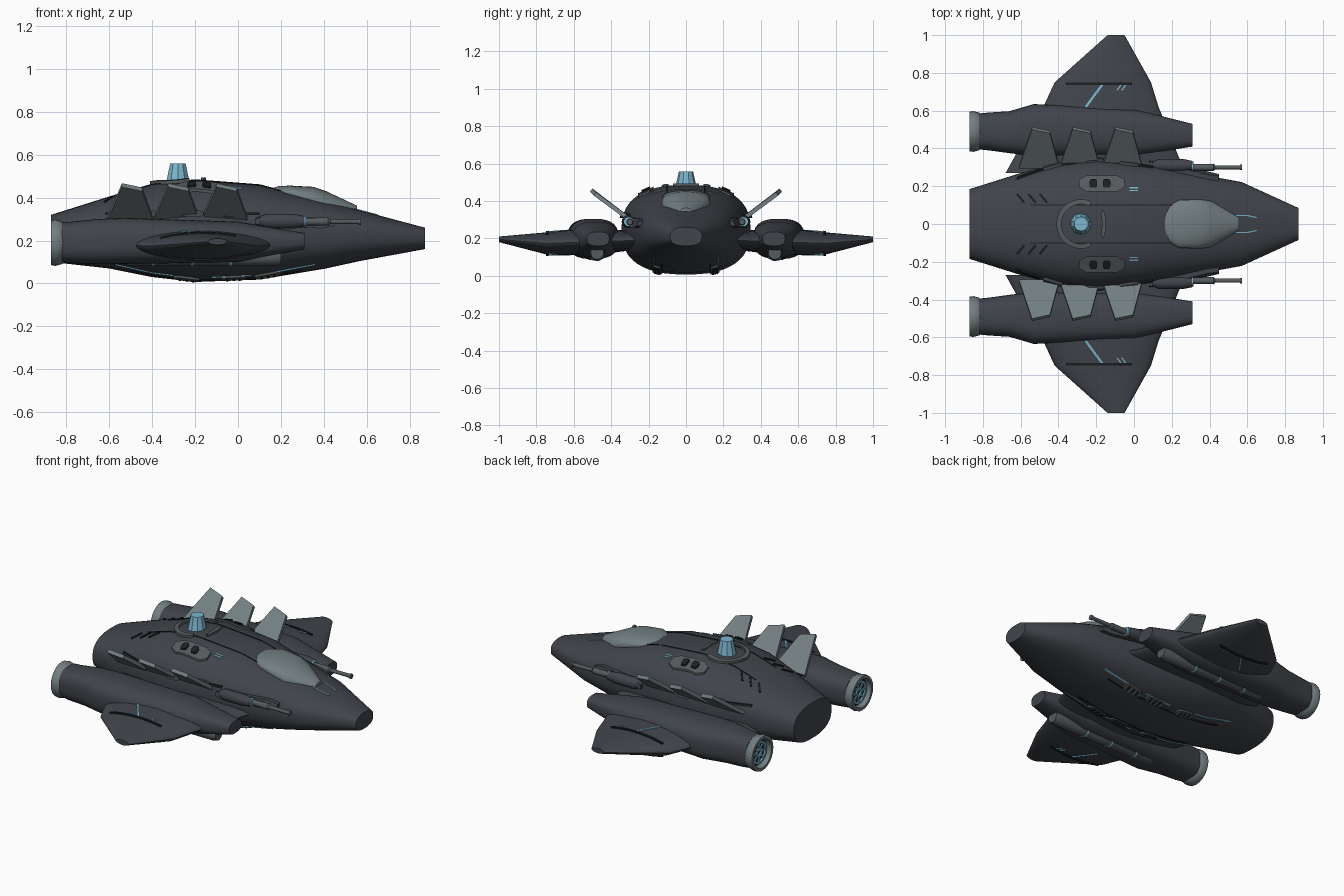
import bpy, bmesh, math
from mathutils import Vector

cube = bpy.data.objects.get("Cube")
if cube:
    bpy.data.objects.remove(cube)


def material(name, rgb):
    m = bpy.data.materials.new(name)
    m.use_nodes = True
    m.diffuse_color = (*rgb, 1)
    bsdf = m.node_tree.nodes["Principled BSDF"]
    bsdf.inputs["Base Color"].default_value = (*rgb, 1)
    bsdf.inputs["Roughness"].default_value = 0.6
    return m


HULL = material("dark hull", (0.052, 0.058, 0.07))
GREY = material("light grey", (0.17, 0.21, 0.22))
MID = material("mid grey", (0.09, 0.105, 0.11))
BLACK = material("black", (0.012, 0.013, 0.015))
BLUE = material("pale blue", (0.2, 0.47, 0.62))


def finish(name, bm, mat, mirror=False, angle=30):
    """Turn a bmesh into a shaded object, optionally mirrored left to right."""
    bmesh.ops.recalc_face_normals(bm, faces=bm.faces)
    me = bpy.data.meshes.new(name)
    bm.to_mesh(me)
    bm.free()
    me.materials.append(mat)
    me.shade_smooth()
    me.set_sharp_from_angle(angle=math.radians(angle))
    ob = bpy.data.objects.new(name, me)
    bpy.context.collection.objects.link(ob)
    if mirror:
        mod = ob.modifiers.new("Mirror", 'MIRROR')
        mod.use_axis = (False, True, False)
        mod.use_mirror_merge = False
    return ob


def loft(name, rings, mat, mirror=False, angle=30, cap=True):
    bm = bmesh.new()
    loops = [[bm.verts.new(p) for p in ring] for ring in rings]
    for a, b in zip(loops, loops[1:]):
        for i in range(len(a)):
            j = (i + 1) % len(a)
            bm.faces.new((a[i], a[j], b[j], b[i]))
    if cap:
        bm.faces.new(loops[0])
        bm.faces.new(loops[-1])
    return finish(name, bm, mat, mirror, angle)


class Body:
    """Lofted form; each row is position, low side, high side, bottom, top."""

    def __init__(self, rows, power, along='x'):
        self.rows, self.power, self.along = rows, power, along

    def point(self, pos, across, z):
        return Vector((pos, across, z) if self.along == 'x' else (across, pos, z))

    def build(self, name, mat, mirror=False, segments=40):
        rings = []
        for pos, lo, hi, bottom, top in self.rows:
            ring = []
            for k in range(segments):
                t = math.tau * k / segments
                c, s = math.cos(t), math.sin(t)
                u = math.copysign(abs(c) ** (2 / self.power), c)
                v = math.copysign(abs(s) ** (2 / self.power), s)
                ring.append(self.point(pos, (lo + hi + u * (hi - lo)) / 2,
                                       (bottom + top + v * (top - bottom)) / 2))
            rings.append(ring)
        return loft(name, rings, mat, mirror)

    def surface(self, pos, c, face, lift):
        for a, b in zip(self.rows, self.rows[1:]):
            if pos <= b[0]:
                break
        f = (pos - a[0]) / (b[0] - a[0])
        _, lo, hi, bottom, top = [p + (q - p) * f for p, q in zip(a, b)]
        mid, half, cz, rise = (lo + hi) / 2, (hi - lo) / 2, (bottom + top) / 2, (top - bottom) / 2
        u = abs((c - cz) / rise if face == 'out' else (c - mid) / half)
        h = max(0, 1 - u ** self.power) ** (1 / self.power)
        if face == 'out':
            return self.point(pos, mid + half * h + lift, c)
        side = 1 if face == 'up' else -1
        return self.point(pos, c, cz + side * (rise * h + lift))


def strip(name, body, path, width, mat, face='up', lift=0.006, steps=6, taper=False, mirror=True):
    """Thin raised band that follows a path over a body."""
    pts = [Vector(a).lerp(Vector(b), k / steps)
           for a, b in zip(path, path[1:]) for k in range(steps)] + [Vector(path[-1])]
    rings = []
    for i, p in enumerate(pts):
        t = (pts[min(i + 1, len(pts) - 1)] - pts[max(i - 1, 0)]).normalized()
        w = width * (0.5 if taper and i in (0, len(pts) - 1) else 1) / 2
        n = Vector((-t.y, t.x)) * w
        rings.append([body.surface(q.x, q.y, face, d)
                      for q, d in ((p + n, lift), (p - n, lift), (p - n, -0.01), (p + n, -0.01))])
    loft(name, rings, mat, mirror)


def lathe(name, y, z, profile, mat, mirror=True, segments=24, cap=True):
    rings = [[(x, y + r * math.cos(math.tau * k / segments), z + r * math.sin(math.tau * k / segments))
              for k in range(segments)] for x, r in profile]
    return loft(name, rings, mat, mirror, cap=cap)


# Main bodies
hull = Body([(x, -w, w, lo, hi) for x, w, lo, hi in (
    (-0.87, 0.185, 0.1, 0.32), (-0.6, 0.27, 0.07, 0.405), (-0.4, 0.32, 0.03, 0.465),
    (-0.2, 0.345, 0.007, 0.485), (0.1, 0.31, 0.018, 0.462), (0.4, 0.253, 0.068, 0.385),
    (0.57, 0.222, 0.105, 0.34), (0.87, 0.085, 0.16, 0.26))], 2.5)
hull.build("hull", HULL, segments=48)
nacelle = Body([(-0.82, 0.395, 0.585, 0.1, 0.285), (-0.77, 0.39, 0.59, 0.095, 0.288),
                (-0.66, 0.375, 0.597, 0.09, 0.3), (-0.53, 0.36, 0.635, 0.09, 0.305),
                (0, 0.36, 0.608, 0.1, 0.288), (0.31, 0.41, 0.53, 0.16, 0.235)], 2.7)
nacelle.build("nacelle", HULL, True)
wing = Body([(0.27, -0.68, 0.27, 0.14, 0.24), (0.45, -0.58, 0.2, 0.115, 0.25),
             (0.62, -0.48, 0.13, 0.11, 0.245), (0.75, -0.42, 0.09, 0.115, 0.232),
             (1.0, -0.14, -0.05, 0.18, 0.21)], 1.8, 'y')
wing.build("wing", HULL, True)
canopy = Body([(0.165, -0.07, 0.07, 0.4, 0.446), (0.19, -0.1, 0.1, 0.39, 0.453),
               (0.24, -0.127, 0.127, 0.385, 0.456), (0.35, -0.13, 0.13, 0.335, 0.45),
               (0.41, -0.122, 0.122, 0.305, 0.43), (0.555, -0.035, 0.035, 0.31, 0.362)], 2.2)
canopy.build("canopy", GREY)

# Engine nozzles with turbine faces
lathe("nozzle", 0.49, 0.19, [(-0.8, 0.08), (-0.82, 0.1), (-0.85, 0.108), (-0.87, 0.105),
                             (-0.87, 0.087), (-0.835, 0.08)], GREY)
lathe("nozzle_disc", 0.49, 0.19, [(-0.838, 0.079), (-0.84, 0.079)], BLACK)
for r in (0.07, 0.028):
    lathe("turbine_ring", 0.49, 0.19, [(-0.83, r), (-0.85, r), (-0.85, r - 0.014), (-0.83, r - 0.014)],
          BLUE, cap=False)
for k in range(8):
    t = math.tau * k / 8
    d, n = Vector((0, math.cos(t), math.sin(t))), Vector((0, -math.sin(t), math.cos(t))) * 0.006
    c = Vector((0, 0.49, 0.19))
    loft("turbine_blade", [[c + d * r + n * s + Vector((x, 0, 0)) for s, x in
         ((-1, -0.835), (1, -0.835), (1, -0.846), (-1, -0.846))] for r in (0.02, 0.062)], BLUE, True)

# Slung tubes with bands
lathe("under_tube", 0.475, 0.122, [(-0.57, 0.022), (-0.5, 0.04), (0.17, 0.04), (0.2, 0.034)], MID)
for x in (-0.4, -0.22, -0.04):
    lathe("tube_band", 0.475, 0.122, [(x, 0.043), (x + 0.012, 0.043)], BLUE)

# Side guns
lathe("gun_body", 0.31, 0.29, [(0.08, 0.012), (0.13, 0.034), (0.26, 0.034), (0.31, 0.024)], HULL)
lathe("gun_collar", 0.3, 0.288, [(0.3, 0.017), (0.42, 0.019), (0.43, 0.012)], MID)
lathe("gun_barrel", 0.3, 0.288, [(0.42, 0.011), (0.56, 0.011), (0.56, 0.015), (0.572, 0.015)], MID)
lathe("gun_ring", 0.305, 0.289, [(0.308, 0.026), (0.316, 0.026)], BLUE)
strip("gun_mount", hull, [(0.08, 0.29), (0.45, 0.28)], 0.05, HULL, 'out', 0.025, taper=True)

# Canted fins
for x in (-0.61, -0.395, -0.17):
    outline = [(x, 0.3, 0.3), (x + 0.215, 0.3, 0.3), (x + 0.165, 0.487, 0.438), (x + 0.07, 0.507, 0.458)]
    off = Vector((0, -0.6, 0.8)) * 0.011
    loft("fin", [[Vector(p) + off * s for p in outline] for s in (-1, 1)], GREY, True)

# Top turret with its guard ring and shield
bm = bmesh.new()
bmesh.ops.create_cone(bm, cap_ends=True, segments=10, radius1=0.06, radius2=0.038, depth=0.1)
bmesh.ops.translate(bm, verts=bm.verts, vec=(-0.28, 0, 0.508))
finish("turret", bm, BLUE, angle=10)
arc = [(-0.28 + 0.118 * math.cos(math.radians(a)), 0.118 * math.sin(math.radians(a)))
       for a in range(65, 296, 10)]
strip("turret_guard", hull, arc, 0.026, MID, lift=0.014, steps=1, mirror=False)
strip("turret_shield", hull, [(-0.165, -0.07), (-0.158, 0), (-0.165, 0.07)], 0.02, MID,
      lift=0.012, steps=3, taper=True, mirror=False)

# Hull top details
strip("hatch", hull, [(-0.29, 0.215), (-0.05, 0.215)], 0.085, MID, lift=0.012, taper=True)
for x in (-0.215, -0.145):
    strip("hatch_slot", hull, [(x - 0.02, 0.215), (x + 0.02, 0.215)], 0.045, BLACK, lift=0.017, taper=True)
for x in (-0.62, -0.56, -0.5):
    strip("vent_slit", hull, [(x, 0.16), (x + 0.04, 0.112)], 0.012, BLACK)
strip("panel_line", hull, [(-0.55, 0.1), (0.2, 0.1)], 0.006, BLACK, lift=0.003, steps=20)
strip("nose_light", hull, [(0.54, 0.045), (0.6, 0.045), (0.65, 0.034)], 0.006, BLUE, lift=0.004)
for y in (0.178, 0.192):
    strip("deck_mark", hull, [(-0.025, y), (0.02, y)], 0.006, BLUE, lift=0.004)

# Hull side rails
strip("side_rail", hull, [(-0.62, 0.325), (0.1, 0.325)], 0.012, BLACK, 'out', 0.008, steps=20)
for x in (-0.48, -0.26, -0.08):
    strip("side_box", hull, [(x, 0.325), (x + 0.1, 0.325)], 0.03, HULL, 'out', 0.016, taper=True)

# Belly details
strip("belly_rail", hull, [(-0.5, 0.13), (0.3, 0.13)], 0.008, BLACK, 'down', 0.004, steps=20)
for x0, x1 in ((-0.57, -0.3), (-0.12, 0.06), (0.12, 0.36)):
    strip("belly_light", hull, [(x0, 0.175), (x1, 0.175)], 0.008, BLUE, 'down', 0.005)
for x in (-0.3, -0.08, 0.08):
    strip("belly_box", hull, [(x, 0.155), (x + 0.12, 0.155)], 0.05, MID, 'down', 0.01, taper=True)
    for k in range(3):
        strip("belly_slot", hull, [(x + 0.03 + k * 0.03, 0.14), (x + 0.03 + k * 0.03, 0.17)], 0.01,
              BLACK, 'down', 0.014)

# Wing details
for face in ('up', 'down'):
    strip("wing_rail", wing, [(0.742, -0.36), (0.742, -0.01)], 0.012, BLACK, face, 0.008)
    strip("wing_light", wing, [(0.62, -0.255), (0.742, -0.165)], 0.012, BLUE, face, 0.005)
    for x in (-0.09, -0.065):
        strip("wing_mark", wing, [(0.708, x), (0.735, x + 0.02)], 0.007, BLUE, face, 0.005)
